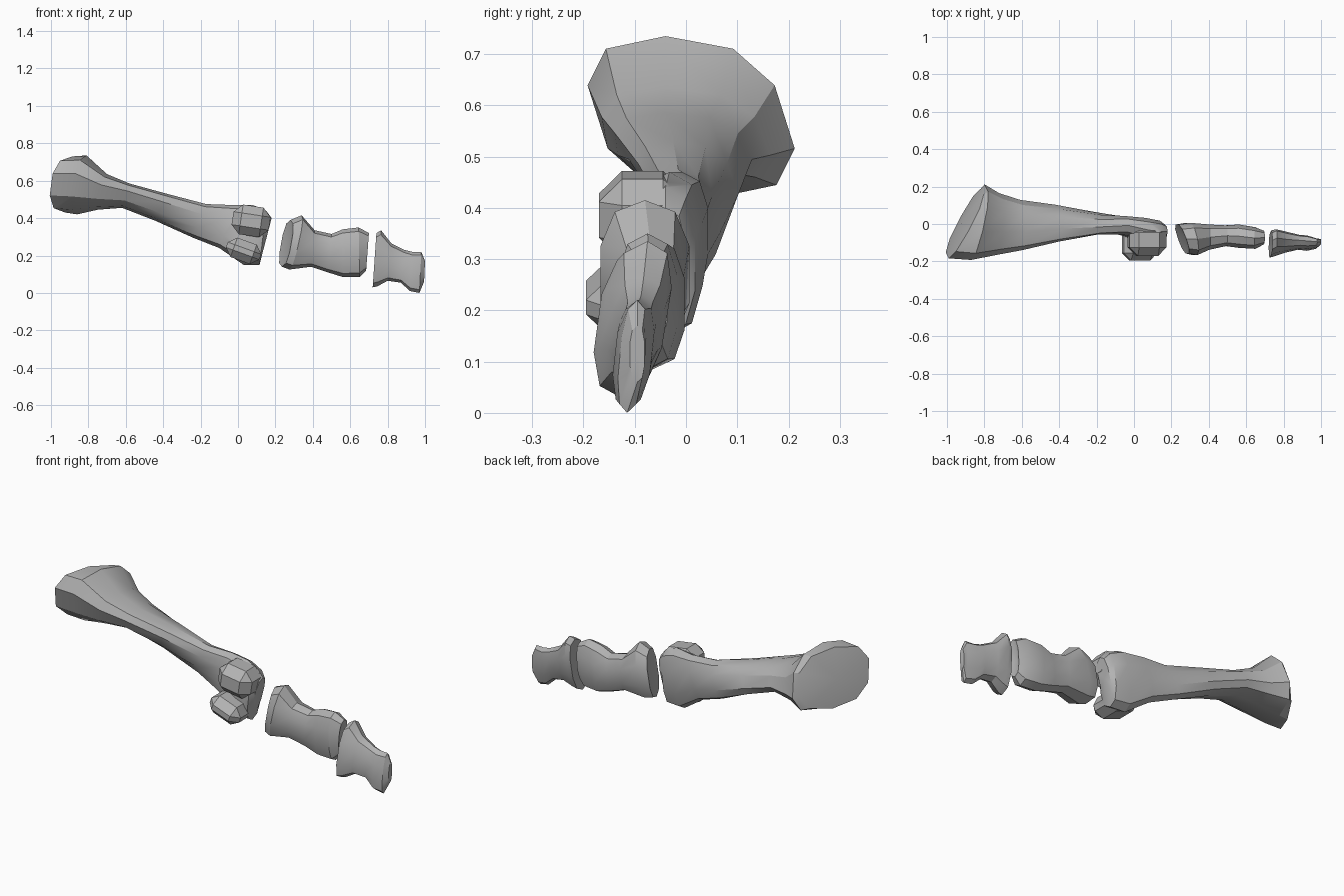
import bpy, bmesh, math
from mathutils import Matrix, Vector

cube = bpy.data.objects.get("Cube")
if cube:
    bpy.data.objects.remove(cube, do_unlink=True)

bone = bpy.data.materials.new("bone grey")
bone.use_nodes = True
bone.diffuse_color = (0.45, 0.45, 0.45, 1)
bone.node_tree.nodes["Principled BSDF"].inputs["Base Color"].default_value = bone.diffuse_color

SIDES = 10


def squash(value, power=0.8):
    """Turn a circle coordinate into a boxier one."""
    return math.copysign(abs(value) ** power, value)


def finish(name, bm):
    bmesh.ops.recalc_face_normals(bm, faces=bm.faces)
    mesh = bpy.data.meshes.new(name)
    bm.to_mesh(mesh)
    bm.free()
    mesh.materials.append(bone)
    obj = bpy.data.objects.new(name, mesh)
    bpy.context.collection.objects.link(obj)
    return obj


def loft(name, stations, dents):
    """Skin rings: top x z, bottom x z, front y, back y, skew, lean."""
    bm = bmesh.new()
    rings = []
    for xt, zt, xb, zb, front, back, skew, lean in stations:
        ring = []
        for i in range(SIDES):
            angle = math.tau * i / SIDES
            u, v = squash(math.cos(angle)), squash(math.sin(angle))
            half = (back - front) / 2
            ring.append(bm.verts.new((
                (xt + xb) / 2 + u * (xt - xb) / 2 + skew * v * half,
                (front + back) / 2 + v * half + lean * u,
                (zt + zb) / 2 + u * (zt - zb) / 2)))
        rings.append(ring)
    for a, b in zip(rings, rings[1:]):
        for i in range(SIDES):
            j = (i + 1) % SIDES
            bm.faces.new((a[i], a[j], b[j], b[i]))
    # Joint faces, hollowed or domed along x
    for ring, dent in zip((rings[0], rings[-1]), dents):
        middle = sum((v.co for v in ring), Vector()) / SIDES
        hub = bm.verts.new(middle + Vector((dent, 0, 0)))
        for i in range(SIDES):
            bm.faces.new((ring[i], ring[(i + 1) % SIDES], hub))
    return finish(name, bm)


def add_knob(obj, centre, size, tilt, chamfer):
    """Fuse a chamfered block onto a bone."""
    bm = bmesh.new()
    matrix = (Matrix.Translation(centre) @ Matrix.Rotation(tilt, 4, 'Y')
              @ Matrix.Diagonal((*size, 1)))
    bmesh.ops.create_cube(bm, size=1, matrix=matrix)
    bmesh.ops.bevel(bm, geom=bm.edges[:], offset=chamfer, segments=1, affect='EDGES')
    knob = finish("knob", bm)
    mod = obj.modifiers.new("fuse", 'BOOLEAN')
    mod.operation, mod.solver, mod.object = 'UNION', 'EXACT', knob
    bpy.context.view_layer.objects.active = obj
    bpy.ops.object.modifier_apply(modifier=mod.name)
    bpy.data.objects.remove(knob, do_unlink=True)


# Long foot bone, with a broad slanted base and a narrow shaft
long_bone = loft("long_foot_bone", [
    (-.885, .73, -.925, .43, -.175, .18, .55, -.04),
    (-.81, .735, -.86, .42, -.18, .2, .25, -.05),
    (-.7, .635, -.75, .445, -.155, .155, .1, -.04),
    (-.58, .585, -.62, .455, -.13, .12, 0, -.035),
    (-.38, .53, -.44, .385, -.085, .095, 0, -.03),
    (-.17, .475, -.24, .295, -.05, .06, 0, -.02),
    (-.03, .47, -.1, .24, -.06, .045, 0, 0),
    (.08, .47, .03, .15, -.1, .035, 0, 0),
    (.15, .44, .115, .15, -.1, .02, 0, 0),
    (.18, .4, .125, .19, -.08, 0, 0, 0)], (-.02, 0))
# Two knuckles on the front of its head
add_knob(long_bone, (.07, -.085, .385), (.2, .17, .16), .15, .045)
add_knob(long_bone, (.03, -.105, .225), (.19, .18, .11), .35, .04)

# Middle toe bone
toe_bone = loft("toe_bone", [
    (.28, .39, .235, .14, -.16, 0, -.35, 0),
    (.34, .415, .275, .125, -.17, .01, -.2, 0),
    (.41, .335, .39, .14, -.14, 0, 0, 0),
    (.5, .315, .48, .11, -.12, -.005, 0, 0),
    (.56, .34, .56, .085, -.13, 0, 0, 0),
    (.645, .35, .65, .085, -.135, -.015, 0, 0),
    (.7, .32, .685, .12, -.11, -.035, 0, 0)], (.015, -.02))

# Wedge-shaped toe tip
tip_bone = loft("toe_tip_bone", [
    (.74, .32, .72, .03, -.175, -.04, 0, .02),
    (.765, .335, .745, .035, -.165, -.035, 0, .025),
    (.82, .265, .8, .065, -.15, -.045, 0, .015),
    (.89, .23, .87, .055, -.135, -.06, 0, .01),
    (.93, .22, .92, .01, -.14, -.065, 0, .012),
    (.98, .22, .97, 0, -.13, -.08, 0, .01),
    (1, .17, .995, .06, -.11, -.08, 0, 0)], (.012, 0))

# Soft facets with crisp ridges
bpy.ops.object.select_all(action='DESELECT')
for obj in (long_bone, toe_bone, tip_bone):
    obj.select_set(True)
bpy.context.view_layer.objects.active = long_bone
bpy.ops.object.shade_smooth_by_angle(angle=math.radians(28))
